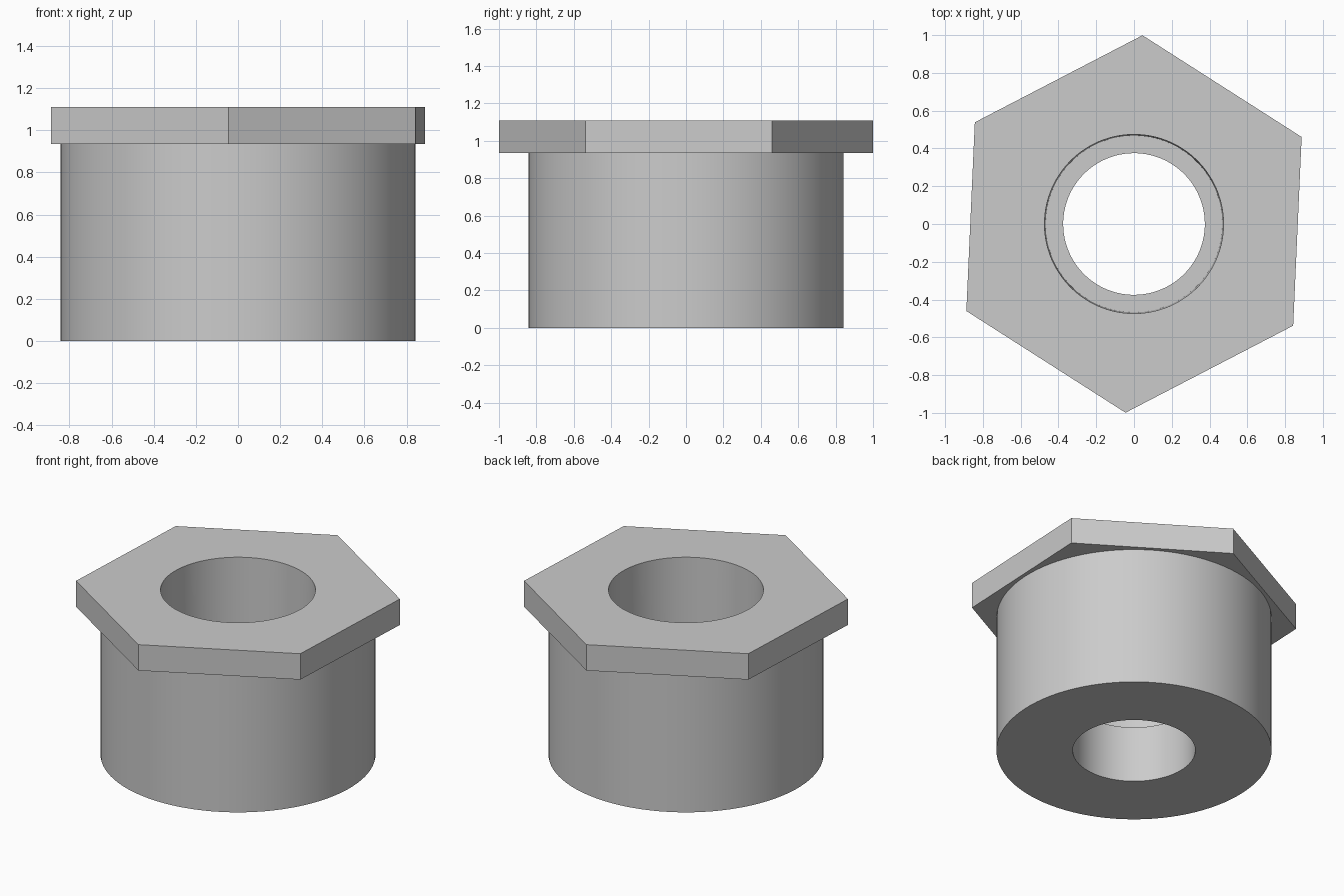
import bpy, bmesh, math

old = bpy.data.objects.get("Cube")
if old:
    bpy.data.objects.remove(old, do_unlink=True)

SEGMENTS = 96                    # multiple of six, so hexagon corners are hit
TURN = math.radians(27.43)       # direction of the first hexagon corner

steel = bpy.data.materials.new("plain grey")
steel.use_nodes = True
grey = (0.6, 0.6, 0.6, 1)
steel.diffuse_color = grey
steel.node_tree.nodes["Principled BSDF"].inputs["Base Color"].default_value = grey


def round_edge(radius, angle):
    return radius


def hex_edge(radius, angle):
    sector = math.pi / 3
    return radius * math.cos(sector / 2) / math.cos(angle % sector - sector / 2)


# Closed section: outline shape, radius, height
section = [
    (round_edge, 0.375, 0.0),    # bottom of narrow bore
    (round_edge, 0.842, 0.0),    # barrel
    (round_edge, 0.842, 0.935),
    (hex_edge, 1.0, 0.935),      # hexagonal flange
    (hex_edge, 1.0, 1.11),
    (round_edge, 0.474, 1.11),   # slightly tapered wide bore
    (round_edge, 0.468, 0.38),
    (round_edge, 0.375, 0.38),   # ledge inside the bore
]

bm = bmesh.new()
rings = []
for shape, radius, z in section:
    ring = []
    for i in range(SEGMENTS):
        a = math.tau * i / SEGMENTS
        r = shape(radius, a)
        ring.append(bm.verts.new((r * math.cos(a + TURN), r * math.sin(a + TURN), z)))
    rings.append(ring)

for k, lower in enumerate(rings):
    upper = rings[(k + 1) % len(rings)]
    for i in range(SEGMENTS):
        j = (i + 1) % SEGMENTS
        bm.faces.new((lower[i], lower[j], upper[j], upper[i]))
bmesh.ops.recalc_face_normals(bm, faces=bm.faces)

mesh = bpy.data.meshes.new("hex_bushing")
bm.to_mesh(mesh)
bm.free()
mesh.materials.append(steel)
bushing = bpy.data.objects.new("hex_bushing", mesh)
bpy.context.collection.objects.link(bushing)

# Smooth round walls, crisp corners
bpy.ops.object.select_all(action="DESELECT")
bushing.select_set(True)
bpy.context.view_layer.objects.active = bushing
bpy.ops.object.shade_smooth_by_angle(angle=math.radians(30))
